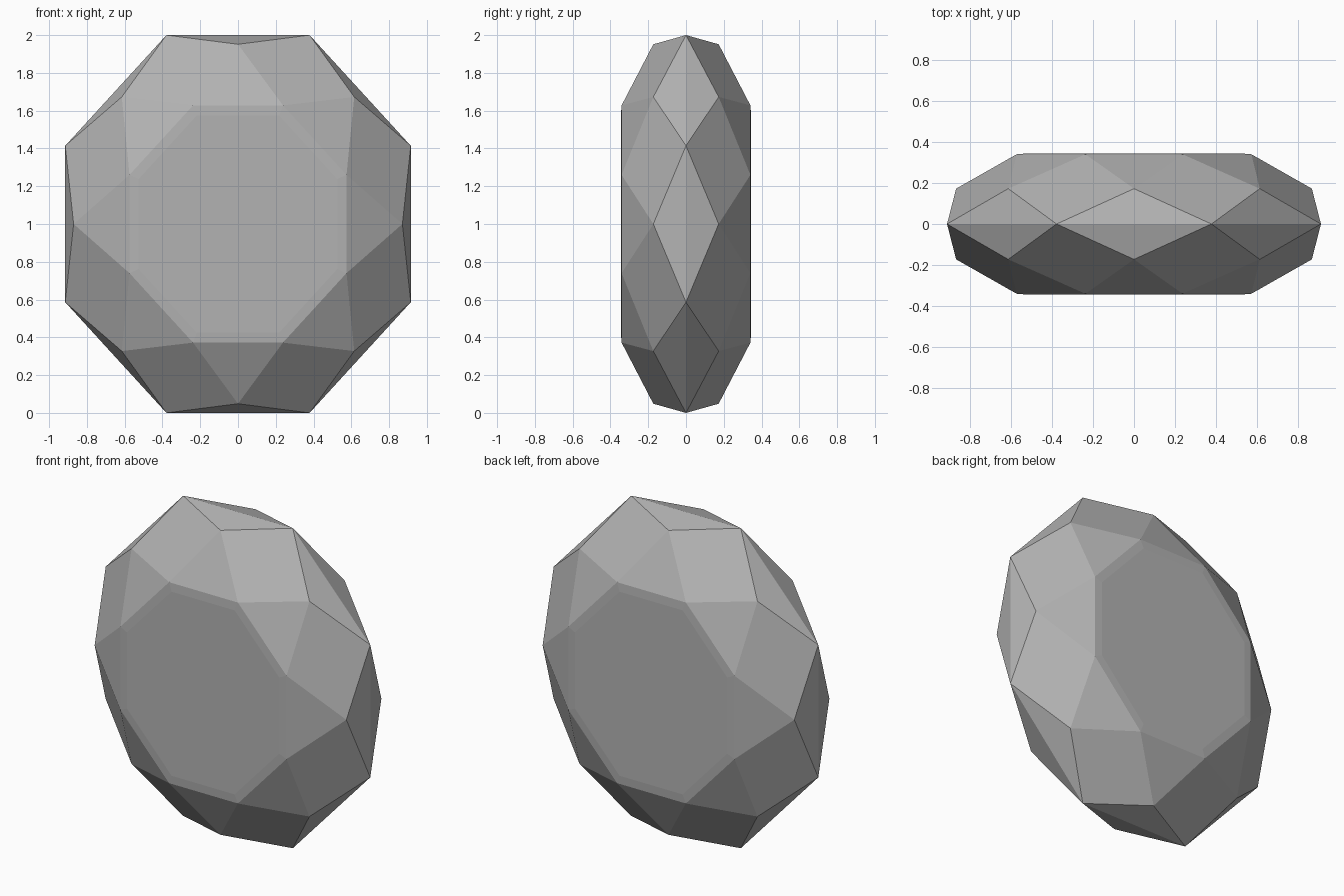
import bpy, bmesh, math

if "Cube" in bpy.data.objects:
    bpy.data.objects.remove(bpy.data.objects["Cube"])

SIDES = 8
RX, RZ = 0.99, 1.0824   # girdle radii in x and z


def ring(bm, scale, y, half_step):
    """Eight points around the stone at depth y; half_step turns them 22.5 degrees."""
    pts = []
    for i in range(SIDES):
        a = (i + (0.5 if half_step else 0)) * math.tau / SIDES
        pts.append(bm.verts.new((RX * scale * math.sin(a), y,
                                 1 + RZ * scale * math.cos(a))))
    return pts


bm = bmesh.new()
girdle = ring(bm, 1.0, 0, True)
waists = []

# Crown facets, the same on front and back
for side in (-1, 1):
    waist = ring(bm, 0.879, side * 0.173, False)
    shoulder = ring(bm, 0.628, side * 0.341, True)
    table = ring(bm, 0.575, side * 0.345, True)
    waists.append(waist)
    for i in range(SIDES):
        j = (i + 1) % SIDES
        bm.faces.new((girdle[i], waist[i], shoulder[i], waist[j]))      # kite
        bm.faces.new((waist[j], shoulder[i], shoulder[j]))              # star
        bm.faces.new((shoulder[i], shoulder[j], table[j], table[i]))    # rim bevel
    bm.faces.new(table)

# Diamond facets around the edge, split along the girdle line
for waist in waists:
    for i in range(SIDES):
        bm.faces.new((girdle[i - 1], girdle[i], waist[i]))

bmesh.ops.recalc_face_normals(bm, faces=bm.faces)
mesh = bpy.data.meshes.new("gemstone")
bm.to_mesh(mesh)
bm.free()
gem = bpy.data.objects.new("gemstone", mesh)
bpy.context.collection.objects.link(gem)

# Darker grey stone
stone = bpy.data.materials.new("stone_grey")
stone.diffuse_color = (0.45, 0.45, 0.45, 1)
stone.use_nodes = True
stone.node_tree.nodes["Principled BSDF"].inputs["Base Color"].default_value = stone.diffuse_color
mesh.materials.append(stone)
